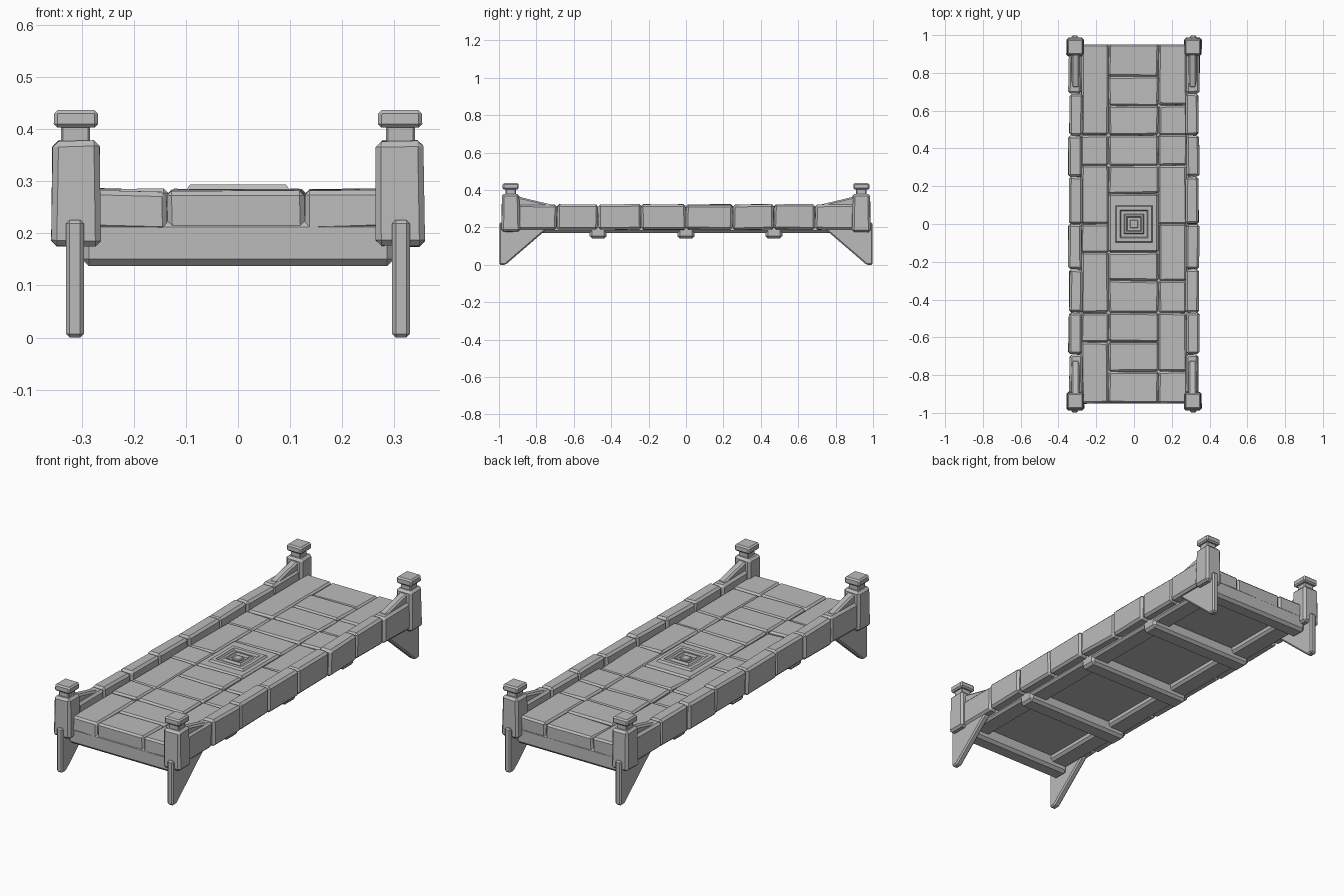
import bpy, bmesh, random
from mathutils import Vector

random.seed(4)
if "Cube" in bpy.data.objects:
    bpy.data.objects.remove(bpy.data.objects["Cube"], do_unlink=True)

stone = bpy.data.materials.new("grey stone")
stone.use_nodes = True
grey = (0.5, 0.5, 0.5, 1)
stone.diffuse_color = grey
stone.node_tree.nodes["Principled BSDF"].inputs["Base Color"].default_value = grey


def finish(name, bm, bevel):
    """Chamfer the edges and turn the bmesh into an object."""
    bmesh.ops.recalc_face_normals(bm, faces=bm.faces)
    if bevel:
        bmesh.ops.bevel(bm, geom=list(bm.edges), offset=bevel, segments=1,
                        affect='EDGES', clamp_overlap=True)
    mesh = bpy.data.meshes.new(name)
    bm.to_mesh(mesh)
    bm.free()
    mesh.materials.append(stone)
    obj = bpy.data.objects.new(name, mesh)
    bpy.context.collection.objects.link(obj)
    return obj


def block(name, x, y, z, bevel=0.008, jitter=0.0, taper=1.0):
    """Chamfered box from ranges, optionally uneven or narrowed at the top."""
    bm = bmesh.new()
    bmesh.ops.create_cube(bm, size=1)
    mid = Vector((sum(x) / 2, sum(y) / 2, sum(z) / 2))
    size = Vector((abs(x[1] - x[0]), abs(y[1] - y[0]), abs(z[1] - z[0])))
    for v in bm.verts:
        if v.co.z > 0:
            v.co.x *= taper
            v.co.y *= taper
        v.co = mid + v.co * size
        v.co += Vector([random.uniform(-jitter, jitter) for _ in range(3)])
    return finish(name, bm, bevel)


def fin(name, profile, x, bevel):
    """Upright plate: a (y, z) profile extruded between two x values."""
    bm = bmesh.new()
    face = bm.faces.new([bm.verts.new((x[0], py, pz)) for py, pz in profile])
    new = bmesh.ops.extrude_face_region(bm, geom=[face])["geom"]
    for v in new:
        if isinstance(v, bmesh.types.BMVert):
            v.co.x = x[1]
    return finish(name, bm, bevel)


def square_ring(name, outer, inner, z):
    """Raised square frame with a chamfered rim."""
    bm = bmesh.new()
    loops = []
    for half, height in ((outer, z[0]), (outer - 0.008, z[1]),
                         (inner + 0.006, z[1]), (inner, z[0])):
        loops.append([bm.verts.new((sx * half, sy * half, height))
                      for sx, sy in ((-1, -1), (1, -1), (1, 1), (-1, 1))])
    for a, b in zip(loops, loops[1:] + loops[:1]):
        for i in range(4):
            j = (i + 1) % 4
            bm.faces.new((a[i], a[j], b[j], b[i]))
    return finish(name, bm, 0)


# Paving slabs in three columns with staggered joints
columns = {
    "left": ((0.13, 0.28), (-0.95, -0.78, -0.47, -0.3, 0, 0.31, 0.47, 0.63, 0.95)),
    "middle": ((-0.135, 0.13), (-0.95, -0.78, -0.625, -0.47, -0.3, -0.15,
                                0.16, 0.31, 0.47, 0.625, 0.78, 0.95)),
    "right": ((-0.28, -0.135), (-0.95, -0.625, -0.47, -0.15, 0, 0.31, 0.47, 0.95)),
}
for side, (xs, cuts) in columns.items():
    for y0, y1 in zip(cuts, cuts[1:]):
        centre = side == "middle" and y0 < 0 < y1
        top = 0.284 if centre else 0.282 + random.uniform(-0.003, 0.003)
        block("paving_slab_" + side, (xs[0] + 0.001, xs[1] - 0.001),
              (y0 + 0.001, y1 - 0.001), (0.205, top), 0.009,
              0 if centre else 0.003)
block("deck_core", (-0.28, 0.28), (-0.93, 0.93), (0.2, 0.262), 0)

# Carved square emblem in the middle of the deck
square_ring("emblem_outer_ring", 0.1, 0.068, (0.282, 0.294))
square_ring("emblem_inner_ring", 0.055, 0.034, (0.282, 0.294))
block("emblem_boss", (-0.022, 0.022), (-0.022, 0.022), (0.28, 0.293), 0.004)

# Beams under the deck
for y in (-0.47, 0, 0.47):
    block("cross_beam", (-0.3, 0.3), (y - 0.045, y + 0.045), (0.14, 0.21), 0.013)
for s in (-1, 1):
    block("end_beam", (-0.3, 0.3), (s * 0.865, s * 0.95), (0.137, 0.226), 0.014)
    block("stringer", (s * 0.195, s * 0.3), (-0.9, 0.9), (0.17, 0.23), 0.012)

# Kerb stones along both sides
kerb = (-0.9, -0.69, -0.47, -0.24, 0, 0.25, 0.47, 0.69, 0.9)
for s in (-1, 1):
    for i, (y0, y1) in enumerate(zip(kerb, kerb[1:])):
        shift = 0.005 * (i % 2)
        block("kerb_stone", (s * (0.272 + shift), s * (0.342 + shift)),
              (y0 + 0.001, y1 - 0.001), (0.188, 0.322), 0.011, 0.003)

# Corner posts with neck, cap, leg and brace
leg = ((-0.998, 0.0), (-0.965, 0.0), (-0.75, 0.185), (-0.75, 0.215), (-0.998, 0.226))
brace = ((-0.9, 0.365), (-0.9, 0.3), (-0.72, 0.3), (-0.72, 0.322))
for sx in (-1, 1):
    for sy in (-1, 1):
        block("corner_post", (sx * 0.263, sx * 0.358), (sy * 0.888, sy * 0.986),
              (0.175, 0.378), 0.011, 0.002, 0.94)
        block("post_neck", (sx * 0.284, sx * 0.34), (sy * 0.909, sy * 0.965),
              (0.36, 0.412), 0.004)
        block("post_cap", (sx * 0.268, sx * 0.354), (sy * 0.894, sy * 0.981),
              (0.403, 0.437), 0.007, 0, 0.97)
        fin("leg", [(-sy * y, z) for y, z in leg], (sx * 0.296, sx * 0.33), 0.007)
        fin("brace", [(-sy * y, z) for y, z in brace], (sx * 0.288, sx * 0.33), 0.008)
